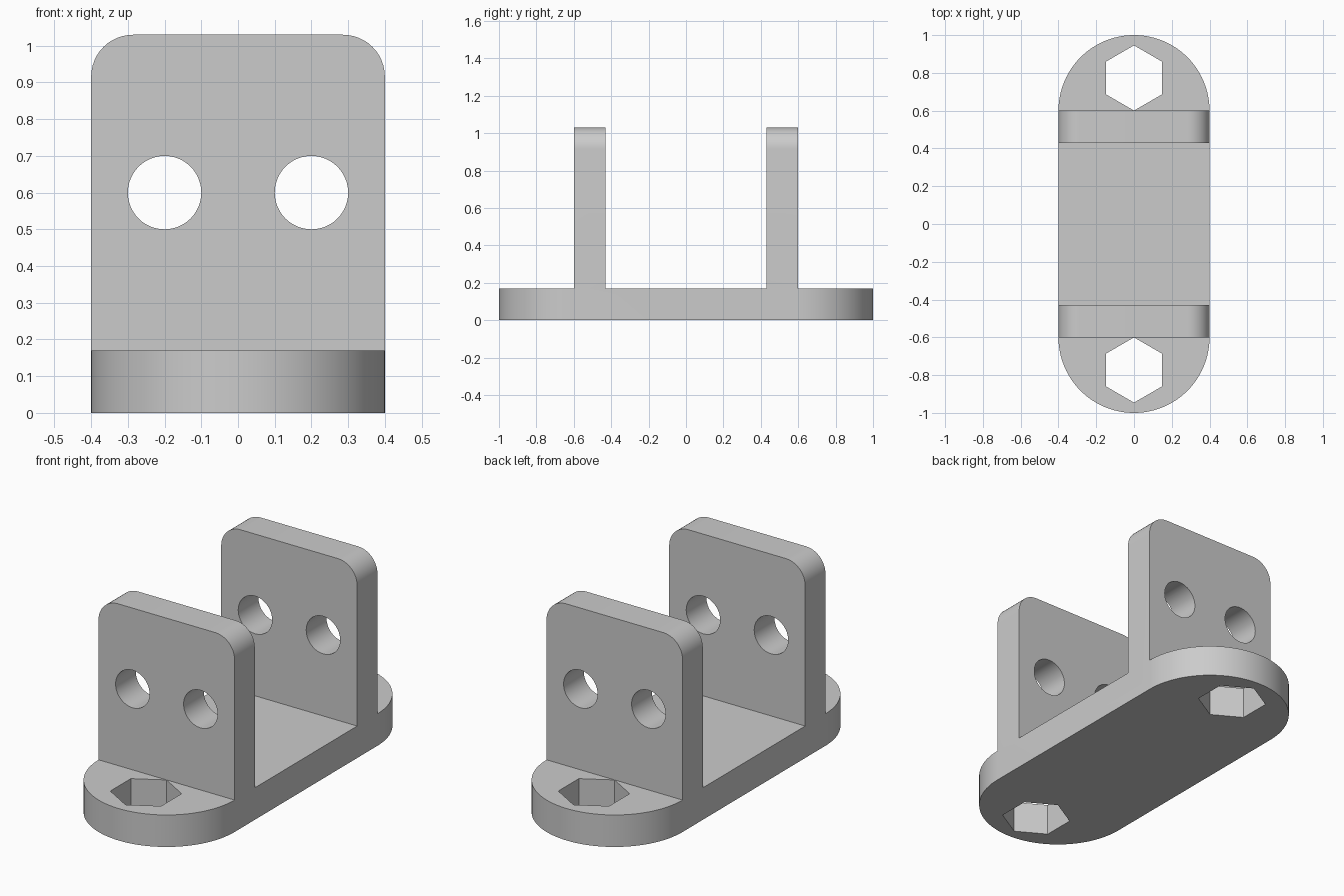
import bpy, bmesh, math
from mathutils import Matrix

cube = bpy.data.objects.get("Cube")
if cube:
    bpy.data.objects.remove(cube, do_unlink=True)

HALF_W, BASE_T, HEIGHT = 0.4, 0.17, 1.03
WALL_IN, WALL_OUT = 0.43, 0.6

grey = bpy.data.materials.new("plain grey")
grey.use_nodes = True
colour = (0.6, 0.6, 0.6, 1)
grey.diffuse_color = colour
grey.node_tree.nodes["Principled BSDF"].inputs["Base Color"].default_value = colour


def add_object(name, bm):
    bmesh.ops.recalc_face_normals(bm, faces=bm.faces)
    mesh = bpy.data.meshes.new(name)
    bm.to_mesh(mesh)
    bm.free()
    mesh.materials.append(grey)
    obj = bpy.data.objects.new(name, mesh)
    bpy.context.collection.objects.link(obj)
    return obj


def round_edges(bm, rule, radius, segments):
    edges = [e for e in bm.edges if rule(*[v.co for v in e.verts])]
    bmesh.ops.bevel(bm, geom=edges, offset=radius, segments=segments,
                    profile=0.5, affect='EDGES', clamp_overlap=False)


# Body: side profile of base and two uprights, extruded across the width
half = [(1, 0), (1, BASE_T), (WALL_OUT, BASE_T), (WALL_OUT, HEIGHT),
        (WALL_IN, HEIGHT), (WALL_IN, BASE_T)]
profile = half + [(-y, z) for y, z in reversed(half)]
bm = bmesh.new()
side = bm.faces.new([bm.verts.new((-HALF_W, y, z)) for y, z in profile])
extruded = bmesh.ops.extrude_face_region(bm, geom=[side])["geom"]
bmesh.ops.translate(bm, vec=(2 * HALF_W, 0, 0),
                    verts=[v for v in extruded if isinstance(v, bmesh.types.BMVert)])
bmesh.ops.recalc_face_normals(bm, faces=bm.faces)

# Rounded upper corners of the uprights, then half-round base ends
round_edges(bm, lambda a, b: min(a.z, b.z) > 1 and abs(a.x - b.x) < 0.01, 0.114, 12)
round_edges(bm, lambda a, b: min(abs(a.y), abs(b.y)) > 0.99 and abs(a.x - b.x) < 0.01
            and abs(a.z - b.z) > 0.1, HALF_W - 0.0001, 24)
bmesh.ops.remove_doubles(bm, verts=bm.verts, dist=0.0005)
body = add_object("bracket_body", bm)


def cut_hole(name, radius, sides, depth, matrix):
    bm = bmesh.new()
    bmesh.ops.create_cone(bm, cap_ends=True, segments=sides, radius1=radius,
                          radius2=radius, depth=depth, matrix=matrix)
    cutter = add_object(name, bm)
    cutter.hide_render = True
    mod = body.modifiers.new(name, 'BOOLEAN')
    mod.operation, mod.solver, mod.object = 'DIFFERENCE', 'EXACT', cutter
    bpy.context.view_layer.objects.active = body
    bpy.ops.object.modifier_apply(modifier=name)
    bpy.data.objects.remove(cutter, do_unlink=True)


# Round holes through both uprights and hexagonal holes through the base
for s in (-1, 1):
    cut_hole("round_hole", 0.1, 48, 2,
             Matrix.Translation((0.2 * s, 0, 0.6)) @ Matrix.Rotation(math.pi / 2, 4, 'X'))
    cut_hole("hex_hole", 0.1725, 6, 1, Matrix.Translation((0, 0.773 * s, 0)))

# Smooth curved surfaces, keeping crisp edges
bpy.ops.object.select_all(action='DESELECT')
body.select_set(True)
bpy.context.view_layer.objects.active = body
bpy.ops.object.shade_smooth_by_angle(angle=math.radians(30))
